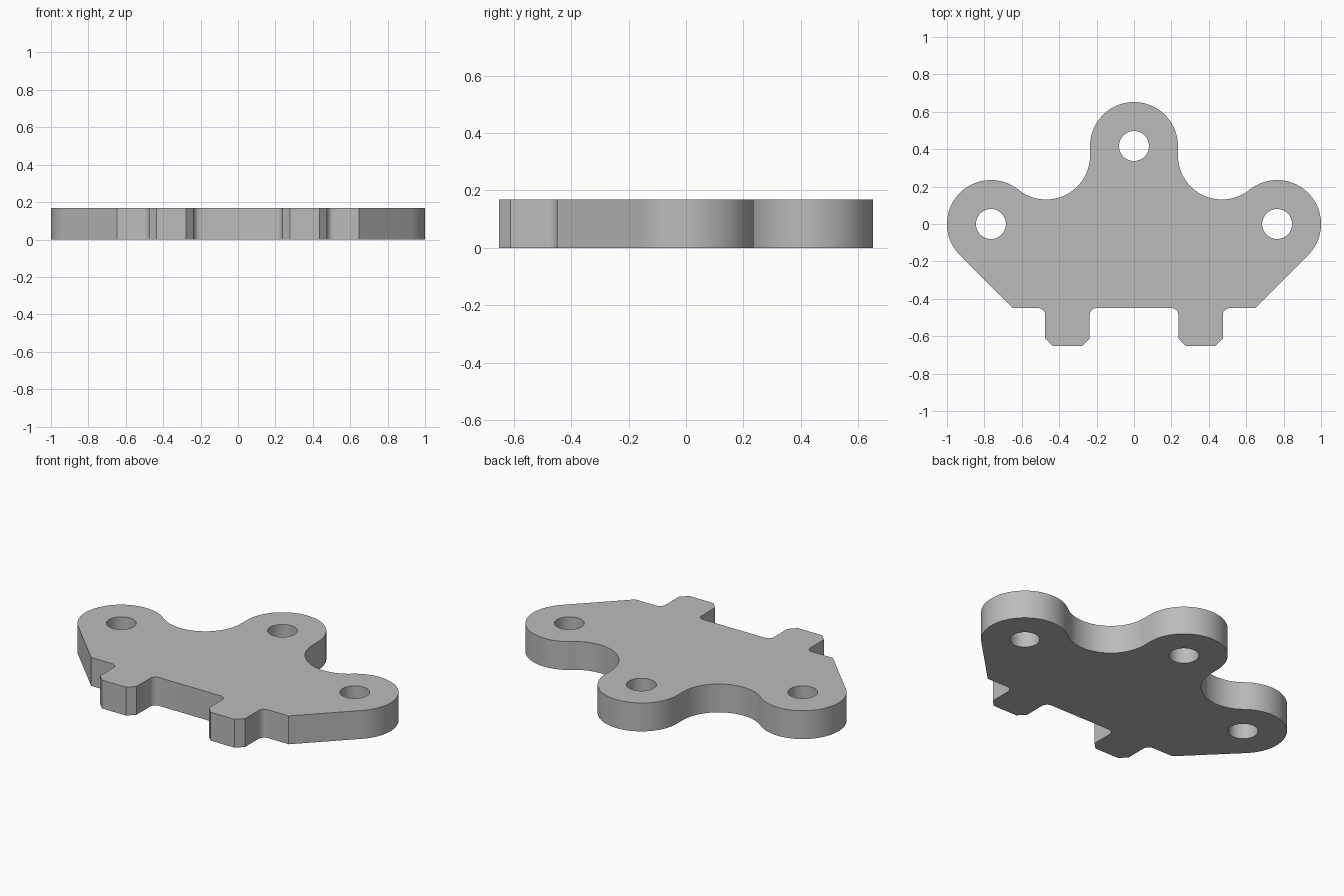
import bpy, bmesh
from math import cos, sin, radians, atan2, degrees
from mathutils import Vector

if "Cube" in bpy.data.objects:
    bpy.data.objects.remove(bpy.data.objects["Cube"], do_unlink=True)

THICK = 0.168
LOBE_R = 0.235
HOLE_R = 0.08
TOP = (0, 0.417)
SIDE = (0.765, 0)
FRONT = -0.45      # front edge of the plate body
TAB_END = -0.652   # front edge of the two tabs
FILLET = 0.036
CHAMFER = 0.04


def arc(center, radius, start, end, steps):
    """Points along an arc, angles in degrees."""
    angles = [radians(start + (end - start) * i / steps) for i in range(steps + 1)]
    return [(center[0] + radius * cos(a), center[1] + radius * sin(a)) for a in angles]


def half_outline():
    """Left half of the outline, from the back lobe round to the front edge."""
    # The concave valley is tangent to the back lobe's side and to the side lobe
    valley_x = 2 * LOBE_R
    dx = SIDE[0] - valley_x
    valley = (valley_x, ((2 * LOBE_R) ** 2 - dx ** 2) ** 0.5)
    meet = degrees(atan2(-valley[1], dx))
    pts = arc(TOP, LOBE_R, 90, 0, 24)
    pts += arc(valley, LOBE_R, 180, 360 + meet, 32)
    pts += arc(SIDE, LOBE_R, 180 + meet, -45, 40)[1:]
    # Slanted shoulder down to the front edge
    pts.append((pts[-1][0] + FRONT - pts[-1][1], FRONT))
    # Tab with filleted roots and chamfered corners
    outer, inner = 0.475, 0.237
    pts += arc((outer + FILLET, FRONT - FILLET), FILLET, 90, 180, 8)
    pts += [(outer, TAB_END + CHAMFER), (outer - CHAMFER, TAB_END),
            (inner + CHAMFER, TAB_END), (inner, TAB_END + CHAMFER)]
    pts += arc((inner - FILLET, FRONT - FILLET), FILLET, 0, 90, 8)
    return pts


def add_loop(bm, pts):
    verts = [bm.verts.new((x, y, 0)) for x, y in pts]
    for a, b in zip(verts, verts[1:] + verts[:1]):
        bm.edges.new((a, b))


# Mirrored outline with three bolt holes
half = half_outline()
outline = half + [(-x, y) for x, y in reversed(half[1:])]
bm = bmesh.new()
add_loop(bm, outline)
for center in (TOP, SIDE, (-SIDE[0], SIDE[1])):
    add_loop(bm, arc(center, HOLE_R, 0, 360, 48)[:-1])
bmesh.ops.triangle_fill(bm, edges=bm.edges[:], use_beauty=True, normal=Vector((0, 0, 1)))

# Thicken into a plate
ext = bmesh.ops.extrude_face_region(bm, geom=bm.faces[:], use_keep_orig=True)
top_verts = [g for g in ext["geom"] if isinstance(g, bmesh.types.BMVert)]
bmesh.ops.translate(bm, verts=top_verts, vec=(0, 0, THICK))
bmesh.ops.recalc_face_normals(bm, faces=bm.faces[:])

mesh = bpy.data.meshes.new("mounting_plate")
bm.to_mesh(mesh)
bm.free()
plate = bpy.data.objects.new("mounting_plate", mesh)
bpy.context.collection.objects.link(plate)

# Plain grey finish
grey = bpy.data.materials.new("plain_grey")
grey.use_nodes = True
color = (0.5, 0.5, 0.5, 1)
grey.diffuse_color = color
grey.node_tree.nodes["Principled BSDF"].inputs["Base Color"].default_value = color
mesh.materials.append(grey)

# Smooth curved walls, crisp rims
bpy.ops.object.select_all(action="DESELECT")
plate.select_set(True)
bpy.context.view_layer.objects.active = plate
bpy.ops.object.shade_smooth_by_angle(angle=radians(30))
